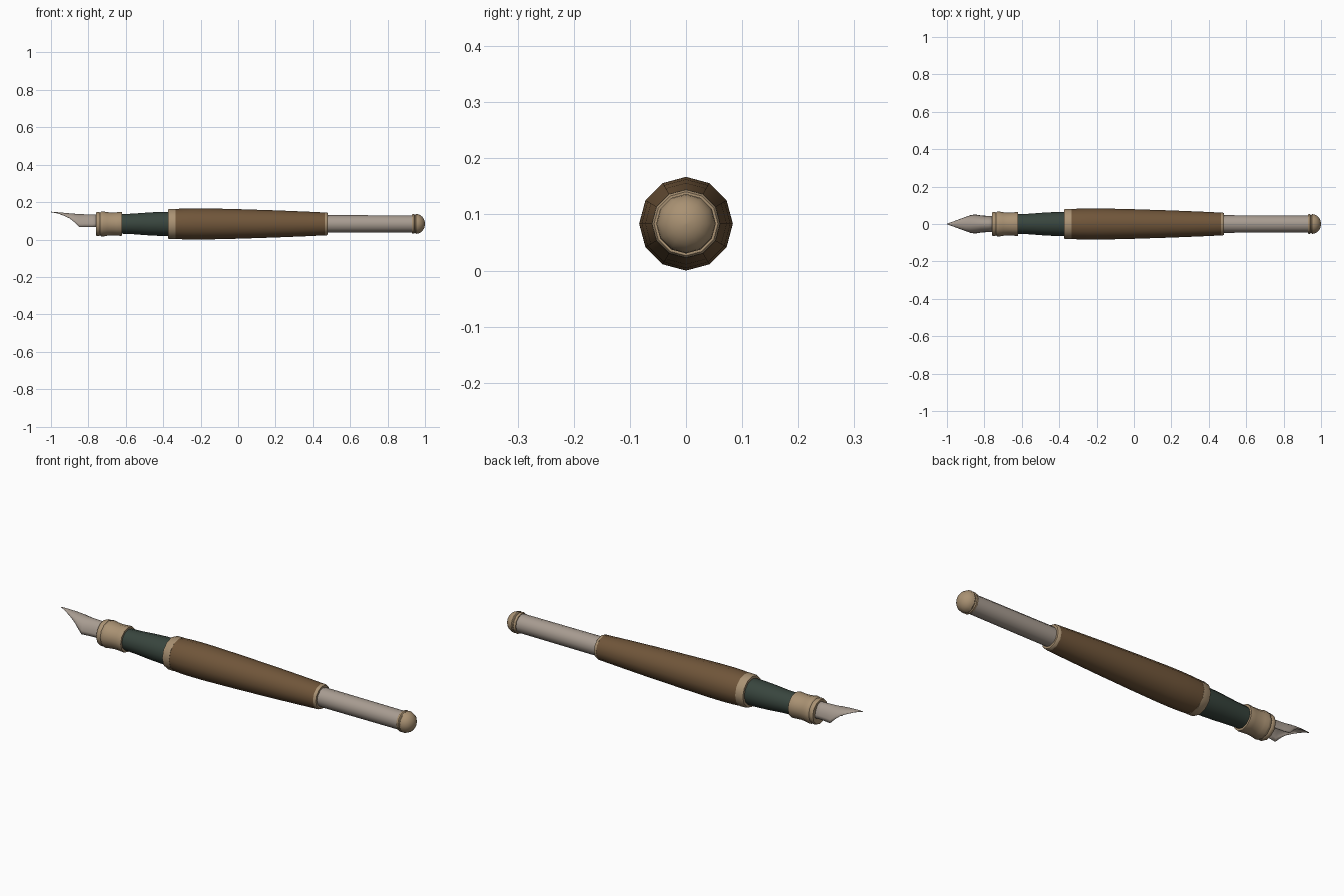
import bpy, bmesh, math

if "Cube" in bpy.data.objects:
    bpy.data.objects.remove(bpy.data.objects["Cube"])

AXIS_Z = 0.0835
SIDES = 12


def material(name, rgb):
    m = bpy.data.materials.new(name)
    m.diffuse_color = (*rgb, 1)
    m.use_nodes = True
    m.node_tree.nodes["Principled BSDF"].inputs["Base Color"].default_value = m.diffuse_color
    return m


BROWN = material("brown wood", (0.162, 0.092, 0.042))
TAN = material("pale brass", (0.40, 0.287, 0.172))
GREY = material("warm silver", (0.39, 0.332, 0.283))
GREEN = material("dark green", (0.040, 0.060, 0.048))


def finish(name, bm, mat, angle=40):
    bmesh.ops.recalc_face_normals(bm, faces=bm.faces)
    me = bpy.data.meshes.new(name)
    bm.to_mesh(me)
    bm.free()
    ob = bpy.data.objects.new(name, me)
    bpy.context.collection.objects.link(ob)
    me.materials.append(mat)
    bpy.ops.object.select_all(action='DESELECT')
    bpy.context.view_layer.objects.active = ob
    ob.select_set(True)
    bpy.ops.object.shade_smooth_by_angle(angle=math.radians(angle))
    return ob


def lathe(name, profile, mat):
    """Turn (x, radius) points round the pen's long axis and cap both ends."""
    bm = bmesh.new()
    rings = []
    for x, r in profile:
        rings.append([bm.verts.new((x, r * math.sin(a), AXIS_Z + r * math.cos(a)))
                      for a in (2 * math.pi * i / SIDES for i in range(SIDES))])
    for a, b in zip(rings, rings[1:]):
        for i in range(SIDES):
            j = (i + 1) % SIDES
            bm.faces.new((a[i], a[j], b[j], b[i]))
    bm.faces.new(rings[0])
    bm.faces.new(rings[-1])
    return finish(name, bm, mat)


# nib collar with a lip and a waisted sleeve
lathe("nib_collar", [(-0.76, 0.050), (-0.76, 0.061), (-0.755, 0.064), (-0.742, 0.064),
                     (-0.737, 0.061), (-0.732, 0.066), (-0.72, 0.067), (-0.70, 0.063),
                     (-0.675, 0.061), (-0.65, 0.062), (-0.625, 0.064), (-0.62, 0.063),
                     (-0.62, 0.05)], TAN)
# grip
lathe("grip", [(-0.63, 0.052), (-0.56, 0.055), (-0.48, 0.061), (-0.42, 0.064),
               (-0.36, 0.065)], GREEN)
# barrel and its two bands
lathe("front_band", [(-0.375, 0.064), (-0.375, 0.077), (-0.37, 0.080), (-0.334, 0.081),
                     (-0.334, 0.07)], TAN)
lathe("barrel", [(-0.334, 0.080), (-0.29, 0.0825), (-0.24, 0.0835), (-0.17, 0.0832),
                 (0.0, 0.079), (0.2, 0.0725), (0.36, 0.066), (0.468, 0.061)], BROWN)
lathe("rear_band", [(0.466, 0.0615), (0.476, 0.0605), (0.481, 0.057), (0.481, 0.04)], TAN)
# rear tube
lathe("rear_tube", [(0.47, 0.047), (0.94, 0.0455)], GREY)
# end knob: ring, groove and dome
dome = [(0.952 + 0.048 * math.sin(t), 0.053 * math.cos(t))
        for t in (math.pi / 2 * k / 6 * 0.98 for k in range(7))]
lathe("end_knob", [(0.93, 0.04), (0.93, 0.050), (0.934, 0.0525), (0.941, 0.0525),
                   (0.945, 0.049), (0.948, 0.049)] + dome, TAN)

# nib: curved sheet, sections of (x, half width, top z, lower edge z)
sections = [(-1.0, 0.0015, 0.149, 0.1475), (-0.965, 0.014, 0.146, 0.140),
            (-0.93, 0.027, 0.143, 0.127), (-0.90, 0.038, 0.140, 0.113),
            (-0.875, 0.047, 0.138, 0.093), (-0.85, 0.051, 0.136, 0.068),
            (-0.82, 0.046, 0.135, 0.068), (-0.78, 0.043, 0.134, 0.068),
            (-0.74, 0.043, 0.134, 0.068)]
bm = bmesh.new()
N = 12
rows = []
for x, w, top, low in sections:
    row = []
    for i in range(N + 1):
        a = math.pi / 2 * (2 * i / N - 1)
        row.append(bm.verts.new((x, w * math.sin(a), low + (top - low) * math.cos(a))))
    rows.append(row)
for a, b in zip(rows, rows[1:]):
    for i in range(N):
        bm.faces.new((a[i], a[i + 1], b[i + 1], b[i]))
nib = finish("nib", bm, GREY, 60)
thick = nib.modifiers.new("thickness", 'SOLIDIFY')
thick.thickness = 0.003
thick.offset = -1
